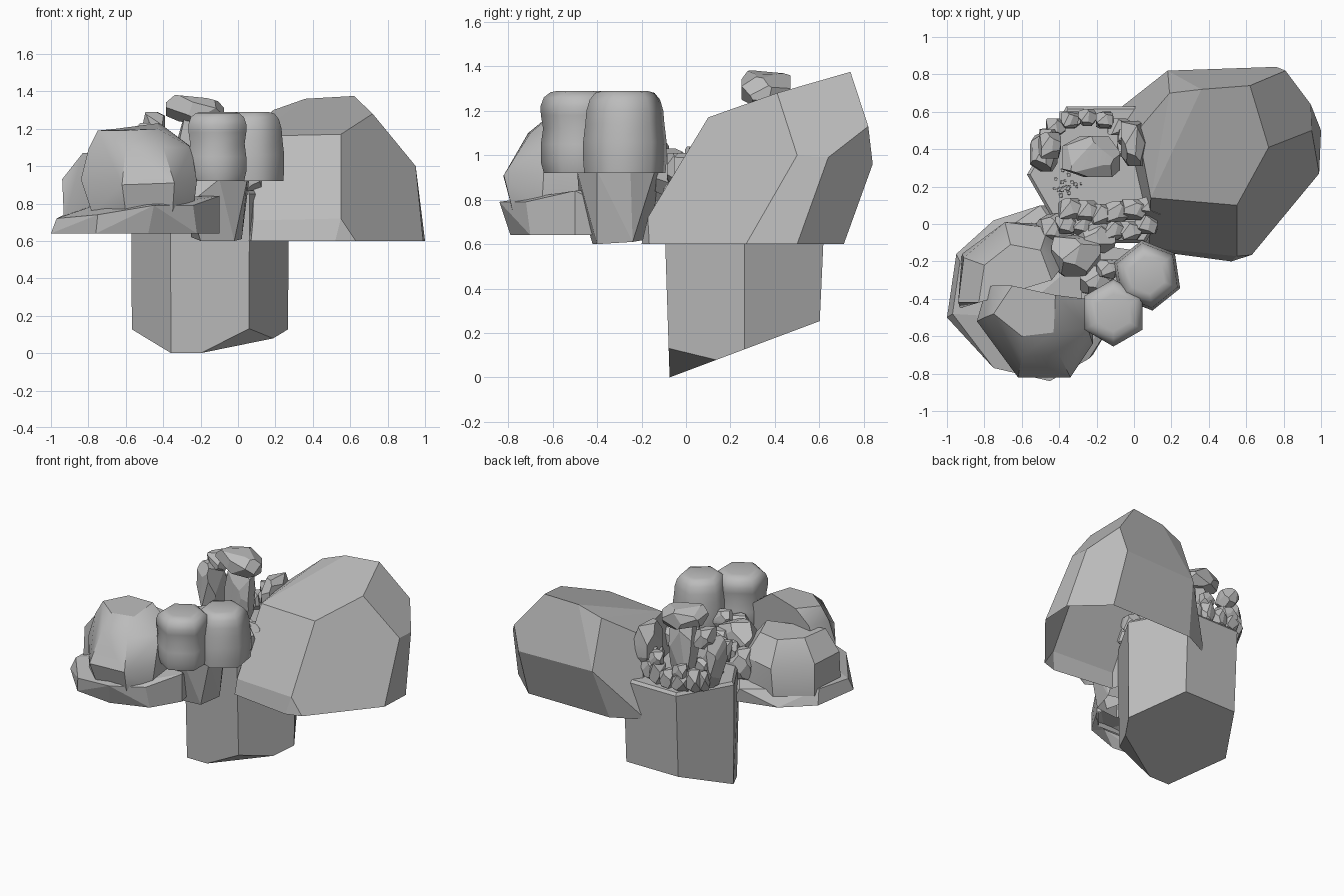
import bpy, bmesh, math, random
from mathutils import Vector

random.seed(4)
if "Cube" in bpy.data.objects:
    bpy.data.objects.remove(bpy.data.objects["Cube"], do_unlink=True)

stone = bpy.data.materials.new("stone_grey")
stone.use_nodes = True
GREY = (0.5, 0.5, 0.5, 1)
stone.diffuse_color = GREY
stone.node_tree.nodes["Principled BSDF"].inputs["Base Color"].default_value = GREY


def finish(name, bm, smooth=25, hollow=False):
    """Turn a bmesh into a named stone object, optionally open underneath."""
    bmesh.ops.recalc_face_normals(bm, faces=bm.faces)
    if hollow:
        under = [f for f in bm.faces if f.normal.z < -0.9]
        bmesh.ops.delete(bm, geom=under, context='FACES')
    mesh = bpy.data.meshes.new(name)
    bm.to_mesh(mesh)
    bm.free()
    mesh.materials.append(stone)
    obj = bpy.data.objects.new(name, mesh)
    bpy.context.collection.objects.link(obj)
    bpy.ops.object.select_all(action='DESELECT')
    obj.select_set(True)
    bpy.context.view_layer.objects.active = obj
    bpy.ops.object.shade_smooth_by_angle(angle=math.radians(smooth))


def chop(bm, point, normal):
    """Slice off everything beyond a plane and close the cut."""
    geom = bm.verts[:] + bm.edges[:] + bm.faces[:]
    bmesh.ops.bisect_plane(bm, geom=geom, plane_co=point, plane_no=normal,
                           clear_outer=True, dist=1e-5)
    bmesh.ops.holes_fill(bm, edges=bm.edges[:], sides=0)


def hull(name, points, smooth=10):
    """Convex block through its corner points, open underneath."""
    bm = bmesh.new()
    for p in points:
        bm.verts.new(p)
    out = bmesh.ops.convex_hull(bm, input=bm.verts[:])
    junk = {g for g in out["geom_interior"] if isinstance(g, bmesh.types.BMVert)}
    bmesh.ops.delete(bm, geom=list(junk), context='VERTS')
    bmesh.ops.dissolve_limit(bm, angle_limit=math.radians(10),
                             verts=bm.verts[:], edges=bm.edges[:])
    finish(name, bm, smooth, hollow=True)


def boulder(name, centre, half, cuts=16, tilt=0.0):
    """Box chiselled into a rounded many-sided rock."""
    bm = bmesh.new()
    bmesh.ops.create_cube(bm, size=2)
    for i in range(cuts):
        h = 1 - 2 * (i + 0.5) / cuts
        a = i * 2.4 + random.uniform(-0.4, 0.4)
        r = math.sqrt(1 - h * h)
        n = Vector((r * math.cos(a), r * math.sin(a), h))
        chop(bm, n * random.uniform(0.94, 1.08), n)
    for v in bm.verts:
        x, y, z = (v.co[k] * half[k] for k in range(3))
        v.co = Vector(centre) + Vector((x, y, z + tilt * x))
    finish(name, bm, 12)


def lathe(name, centre, profile, sides, turn):
    """Few-sided column from a (radius, height) profile, open underneath."""
    bm = bmesh.new()
    rings = []
    for r, z in profile:
        rings.append([bm.verts.new((centre[0] + r * math.cos(turn + math.tau * k / sides),
                                    centre[1] + r * math.sin(turn + math.tau * k / sides), z))
                      for k in range(sides)])
    for low, high in zip(rings, rings[1:]):
        for k in range(sides):
            j = (k + 1) % sides
            bm.faces.new((low[k], low[j], high[j], high[k]))
    bm.faces.new(rings[0])
    bm.faces.new(rings[-1])
    finish(name, bm, 65, hollow=True)


# Hexagonal pillar, slightly tapered, with sloping underside and a chipped corner
bm = bmesh.new()
TOP = 0.87


def pillar_ring(radius, height):
    ring = []
    for k in range(6):
        x = -0.15 + radius * math.cos(k * math.pi / 3)
        y = 0.264 + radius * math.sin(k * math.pi / 3)
        ring.append(bm.verts.new((x, y, height if height else 0.375 * (y + 0.075))))
    return ring


rings = [pillar_ring(0.39, 0), pillar_ring(0.422, TOP - 0.02), pillar_ring(0.405, TOP)]
for v in rings[0]:
    v.co.x = -0.15 + (v.co.x + 0.15) * 1.07
bm.faces.new(rings[0])
bm.faces.new(rings[-1])
for low, high in zip(rings, rings[1:]):
    for k in range(6):
        j = (k + 1) % 6
        bm.faces.new((low[k], low[j], high[j], high[k]))
a, b, c = Vector((-0.2, -0.075, 0)), Vector((0.06, -0.075, 0.13)), Vector((0.16, 0.09, 0.09))
n = (b - a).cross(c - a)
chop(bm, a, n if n.z < 0 else -n)
finish("pillar", bm, 10)

# Large faceted block
hull("large_block", [
    (0.07, -0.14, 0.6), (0.52, -0.2, 0.6), (0.63, -0.165, 0.6), (0.99, 0.27, 0.6),
    (1.0, 0.5, 0.6), (0.77, 0.71, 0.6), (0.12, 0.71, 0.6), (-0.1, 0.6, 0.6),
    (0.08, -0.125, 0.71), (0.55, -0.172, 0.72),
    (0.55, 0.1, 1.17), (0.09, 0.14, 1.16), (0.02, 0.5, 1.15),
    (0.72, 0.41, 1.28), (0.62, 0.74, 1.375), (0.36, 0.72, 1.36), (0.19, 0.7, 1.3),
    (0.95, 0.5, 1.0), (0.945, 0.64, 0.99), (0.81, 0.82, 1.13),
    (0.76, 0.84, 0.96), (0.18, 0.82, 0.96)])

# Low slab carrying the rounded rocks
hull("rock_slab", [
    (-1.0, -0.5, 0.64), (-0.95, -0.16, 0.64), (-0.75, 0.02, 0.64), (-0.45, 0.1, 0.64),
    (-0.2, -0.1, 0.64), (-0.1, -0.5, 0.64), (-0.22, -0.7, 0.64), (-0.48, -0.79, 0.64),
    (-0.76, -0.76, 0.64), (-0.86, -0.3, 0.62),
    (-0.97, -0.48, 0.72), (-0.93, -0.2, 0.74), (-0.5, 0.1, 0.74), (-0.75, -0.77, 0.74),
    (-0.45, -0.84, 0.79), (-0.24, -0.72, 0.79), (-0.1, -0.5, 0.84),
    (-0.65, -0.5, 0.83), (-0.3, -0.2, 0.85)])

# Front dome rock
hull("front_dome", [
    (-0.78, -0.6, 0.75), (-0.6, -0.77, 0.75), (-0.35, -0.78, 0.75), (-0.24, -0.65, 0.75),
    (-0.24, -0.42, 0.75), (-0.7, -0.35, 0.75),
    (-0.84, -0.52, 0.93), (-0.62, -0.82, 0.9), (-0.34, -0.82, 0.91), (-0.22, -0.64, 0.92),
    (-0.22, -0.42, 0.94), (-0.79, -0.34, 0.95),
    (-0.8, -0.5, 1.09), (-0.6, -0.71, 1.1), (-0.4, -0.7, 1.1), (-0.25, -0.55, 1.1),
    (-0.26, -0.4, 1.11), (-0.76, -0.33, 1.1),
    (-0.75, -0.48, 1.19), (-0.6, -0.6, 1.19), (-0.43, -0.58, 1.2), (-0.42, -0.38, 1.23),
    (-0.65, -0.33, 1.2)], 32)

# Back dome rock
hull("back_dome", [
    (-0.93, -0.45, 0.7), (-0.92, -0.16, 0.7), (-0.7, 0.0, 0.7), (-0.45, 0.0, 0.7),
    (-0.35, -0.15, 0.7), (-0.94, -0.42, 0.93), (-0.91, -0.18, 0.92), (-0.69, 0.01, 0.9),
    (-0.46, -0.02, 0.92), (-0.36, -0.2, 0.94), (-0.83, -0.42, 1.07), (-0.8, -0.22, 1.07),
    (-0.66, -0.11, 1.06), (-0.5, -0.14, 1.06), (-0.44, -0.3, 1.07)], 32)

# Support block beneath the twin columns
hull("column_support", [
    (-0.2, -0.42, 0.6), (-0.02, -0.4, 0.6), (0.02, -0.24, 0.61), (-0.25, -0.18, 0.62),
    (-0.26, -0.48, 0.8), (-0.1, -0.49, 0.93), (0.05, -0.4, 0.93), (0.06, -0.25, 0.93),
    (0.0, -0.14, 0.93), (-0.28, -0.1, 0.93), (-0.28, -0.42, 0.93)])

# Twin six-sided columns with rounded tops
lathe("front_column", (-0.11, -0.475),
      [(0.165, 0.92), (0.178, 0.97), (0.178, 1.05), (0.168, 1.12), (0.178, 1.18),
       (0.18, 1.22), (0.165, 1.26), (0.135, 1.283), (0.1, 1.29)], 6, math.pi / 6)
lathe("rear_column", (0.07, -0.275),
      [(0.185, 0.92), (0.19, 0.98), (0.19, 1.06), (0.18, 1.14), (0.175, 1.2),
       (0.16, 1.25), (0.135, 1.28), (0.1, 1.29)], 6, math.pi / 6 + 0.15)

# Rocks linking the columns to the pillar
for x, y, z, r in [(-0.31, -0.17, 0.94, 0.13), (-0.14, -0.24, 1.02, 0.06),
                   (-0.2, -0.07, 0.92, 0.1), (-0.42, -0.03, 0.86, 0.1),
                   (-0.2, -0.3, 0.95, 0.09)]:
    boulder("link_rock", (x, y, z), (r, r * 0.85, r * 1.1))

# Two rows of stepping stones across the pillar's front edge
for k in range(6):
    x = -0.36 + 0.085 * k
    boulder("step_stone", (x, random.uniform(-0.05, 0), 0.94), (0.06, 0.05, 0.07), 12)
    boulder("step_stone", (x + 0.02, random.uniform(0.05, 0.11), 0.97), (0.065, 0.055, 0.07), 12)

# Ring of low stones around the pillar's rear rim
for k in range(9):
    ang = math.radians(-10 + 25 * k)
    x, y = -0.25 + 0.22 * math.cos(ang), 0.43 + 0.14 * math.sin(ang)
    tall = random.uniform(0.06, 0.1)
    boulder("rim_stone", (x, y, TOP + tall * 0.9),
            (random.uniform(0.04, 0.06), 0.045, tall), 12)
    if k % 2:
        boulder("perched_stone", (x, y, TOP + 2.1 * tall), (0.045, 0.04, 0.05), 10)

# Tall standing stones under a tilted capstone
boulder("inner_stone", (-0.23, 0.36, 1.06), (0.09, 0.07, 0.2))
boulder("right_stone", (0.0, 0.43, 1.06), (0.07, 0.12, 0.16))
boulder("left_stone", (-0.48, 0.38, 1.05), (0.075, 0.1, 0.18))
boulder("far_stone", (-0.45, 0.42, 1.22), (0.06, 0.07, 0.07), 12)
boulder("capstone", (-0.23, 0.36, 1.3), (0.155, 0.11, 0.07), 16, -0.1)

# Scattered pebbles on the pillar top
for k in range(26):
    r = random.uniform(0.005, 0.011)
    boulder("pebble", (random.gauss(-0.36, 0.05), random.gauss(0.2, 0.03), TOP + r * 0.6),
            (r, r, r), 6)
